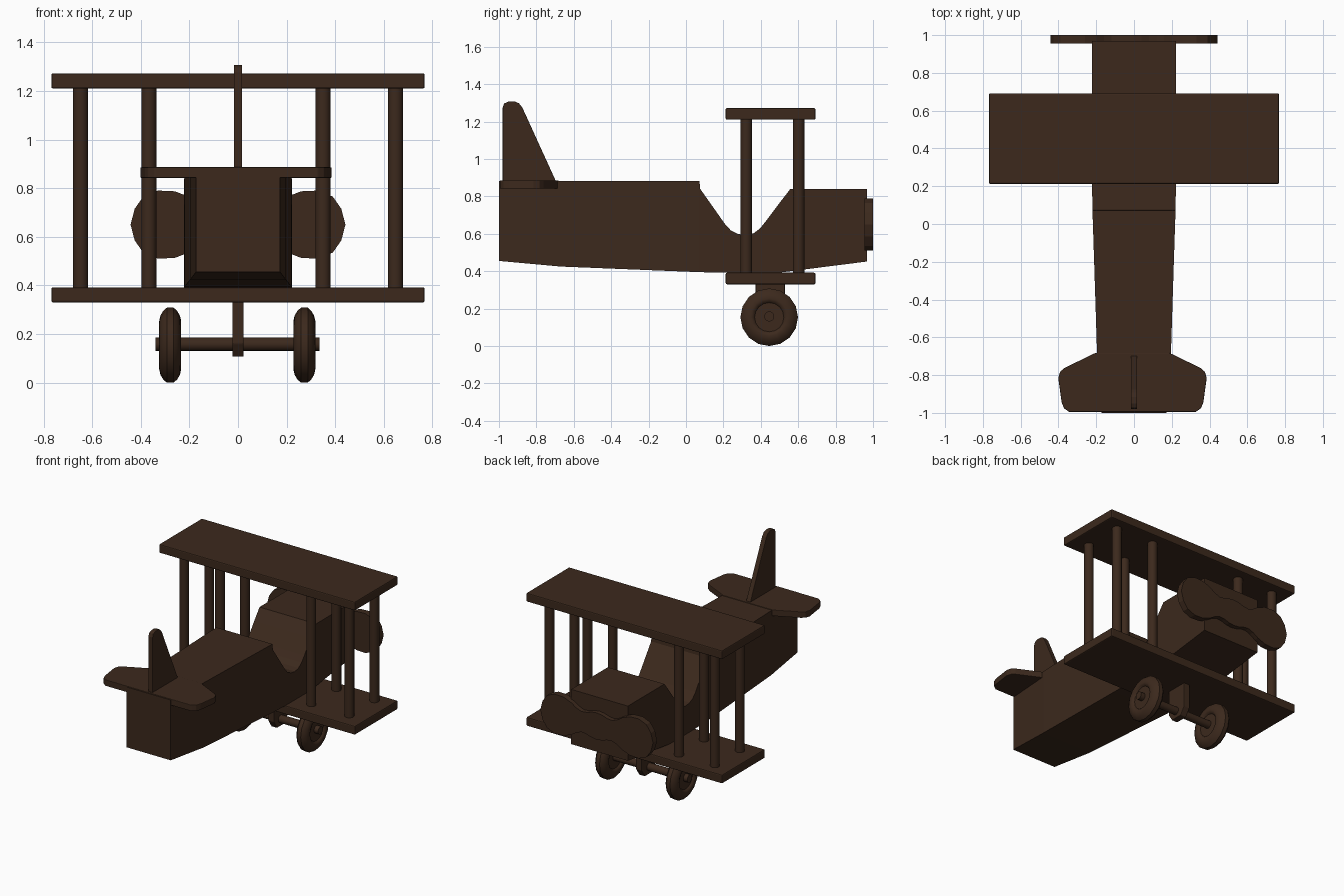
import bpy, bmesh, math

if "Cube" in bpy.data.objects:
    bpy.data.objects.remove(bpy.data.objects["Cube"])

wood = bpy.data.materials.new("dark_wood")
wood.diffuse_color = (0.045, 0.022, 0.012, 1)
wood.use_nodes = True
wood.node_tree.nodes["Principled BSDF"].inputs["Base Color"].default_value = wood.diffuse_color


def loft(name, rings, bevel=0.0, smooth=None):
    """Skin a list of equal-length point rings and cap both ends."""
    bm = bmesh.new()
    vs = [[bm.verts.new(p) for p in ring] for ring in rings]
    n = len(rings[0])
    for a, b in zip(vs, vs[1:]):
        for i in range(n):
            j = (i + 1) % n
            bm.faces.new((a[i], a[j], b[j], b[i]))
    bm.faces.new(vs[0])
    bm.faces.new(vs[-1])
    bmesh.ops.recalc_face_normals(bm, faces=bm.faces)
    me = bpy.data.meshes.new(name)
    bm.to_mesh(me)
    bm.free()
    ob = bpy.data.objects.new(name, me)
    bpy.context.collection.objects.link(ob)
    me.materials.append(wood)
    if bevel:
        mod = ob.modifiers.new("edge_round", 'BEVEL')
        mod.width = bevel
        mod.segments = 2
    if smooth:
        bpy.ops.object.select_all(action='DESELECT')
        ob.select_set(True)
        bpy.context.view_layer.objects.active = ob
        bpy.ops.object.shade_smooth_by_angle(angle=math.radians(smooth))
    return ob


def prism(name, pts, axis, lo, hi, bevel=0.0):
    """Extrude a 2D outline along x, y or z."""
    put = {'x': lambda u, v, w: (w, u, v),
           'y': lambda u, v, w: (u, w, v),
           'z': lambda u, v, w: (u, v, w)}[axis]
    return loft(name, [[put(u, v, w) for u, v in pts] for w in (lo, hi)], bevel)


def lathe(name, profile, axis, centre, sides, smooth=40):
    """Rings of (offset along axis, radius) round the x or z axis."""
    rings = []
    for d, r in profile:
        ring = []
        for i in range(sides):
            t = 2 * math.pi * i / sides
            c, s = r * math.cos(t), r * math.sin(t)
            off = (d, c, s) if axis == 'x' else (c, s, d)
            ring.append(tuple(p + q for p, q in zip(centre, off)))
        rings.append(ring)
    return loft(name, rings, smooth=smooth)


# Fuselage: stations of (y, bottom z, top z, half width), with cockpit dip
stations = [
    (-1.0, 0.455, 0.882, 0.173), (-0.67, 0.425, 0.882, 0.196),
    (-0.2, 0.406, 0.882, 0.211), (0.072, 0.395, 0.882, 0.22),
    (0.076, 0.395, 0.84, 0.22), (0.21, 0.392, 0.65, 0.222),
    (0.24, 0.392, 0.618, 0.222), (0.275, 0.392, 0.6, 0.222),
    (0.32, 0.392, 0.593, 0.222), (0.36, 0.392, 0.602, 0.222),
    (0.395, 0.392, 0.628, 0.222), (0.425, 0.392, 0.665, 0.222),
    (0.5, 0.393, 0.765, 0.222), (0.558, 0.4, 0.84, 0.222),
    (0.968, 0.452, 0.84, 0.222)]
loft("fuselage", [[(-w, y, b), (w, y, b), (w, y, t), (-w, y, t)]
                  for y, b, t, w in stations])

# Wings
rect = [(-0.768, 0.212), (0.768, 0.212), (0.768, 0.692), (-0.768, 0.692)]
for name, z in (("lower_wing", 0.33), ("upper_wing", 1.21)):
    prism(name, rect, 'z', z, z + 0.062, 0.007)

# Wing struts
for x in (-0.648, -0.367, 0.35, 0.648):
    for y in (0.322, 0.602):
        lathe("wing_strut", [(0.38, 0.031), (1.22, 0.031)], 'z', (x, y, 0), 20)

# Tailplane
half = [(0.195, -0.682), (0.36, -0.762), (0.383, -0.782), (0.393, -0.815),
        (0.375, -0.945), (0.363, -0.975), (0.335, -0.995)]
prism("tailplane", [(x - 0.008, y) for x, y in half]
      + [(-x - 0.008, y) for x, y in reversed(half)], 'z', 0.842, 0.886, 0.004)

# Tail fin
prism("tail_fin", [(-0.98, 0.85), (-0.98, 1.275), (-0.972, 1.297), (-0.95, 1.307),
                   (-0.915, 1.307), (-0.893, 1.298), (-0.875, 1.275),
                   (-0.695, 0.88), (-0.69, 0.85)], 'x', -0.017, 0.017, 0.003)

# Propeller: one quarter of the wavy outline, mirrored both ways
q = [(0, 0.095), (0.04, 0.09), (0.08, 0.077), (0.12, 0.073), (0.16, 0.088),
     (0.2, 0.114), (0.26, 0.137), (0.33, 0.14), (0.39, 0.115), (0.425, 0.065),
     (0.442, 0)]
top = [(-x, z) for x, z in reversed(q)] + q[1:]
prism("propeller", [(x, 0.65 + z) for x, z in top]
      + [(x, 0.65 - z) for x, z in reversed(top[1:-1])], 'y', 0.955, 1.0)

# Undercarriage bracket and axle
prism("undercarriage_bracket", [(0.372, 0.34), (0.372, 0.16), (0.405, 0.107),
                                (0.492, 0.107), (0.528, 0.16), (0.528, 0.34)],
      'x', -0.023, 0.023, 0.004)
lathe("axle", [(-0.34, 0.027), (0.335, 0.027)], 'x', (0, 0.445, 0.158), 16)

# Wheels with a recessed hub
side = [(0.03, 0.03), (0.03, 0.078), (0.04, 0.086), (0.045, 0.1),
        (0.04, 0.122), (0.028, 0.142), (0.014, 0.154)]
tyre = [(-d, r) for d, r in side] + list(reversed(side))
for name, x in (("left_wheel", -0.279), ("right_wheel", 0.273)):
    lathe(name, tyre, 'x', (x, 0.445, 0.154), 16)
